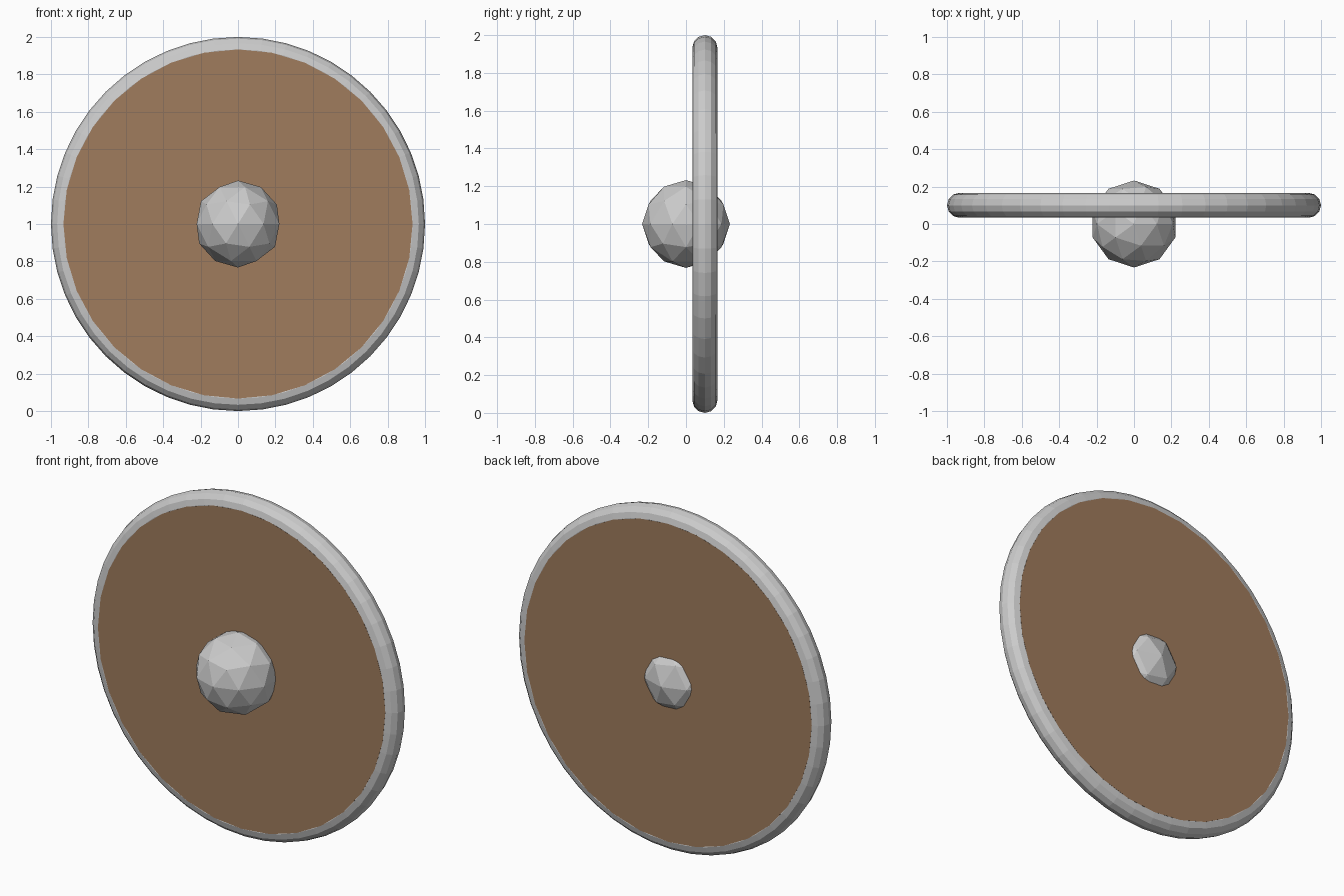
import bpy
from math import pi

if "Cube" in bpy.data.objects:
    bpy.data.objects.remove(bpy.data.objects["Cube"])

CENTRE = (0, 0.1, 1)      # middle of the shield face
FACE_R = 0.9335
RIM_R = 0.0665
UPRIGHT = (pi / 2, 0, 0)


def name_last(name):
    ob = bpy.context.object
    ob.name = name
    ob.data.name = name
    return ob


# wooden face disc, as thick as the rim
bpy.ops.mesh.primitive_cylinder_add(vertices=32, radius=FACE_R, depth=2 * RIM_R,
                                    location=CENTRE, rotation=UPRIGHT)
face = name_last("shield_face")
wood = bpy.data.materials.new("wood")
wood.diffuse_color = (0.35, 0.2, 0.11, 1)
wood.use_nodes = True
wood.node_tree.nodes["Principled BSDF"].inputs["Base Color"].default_value = wood.diffuse_color
face.data.materials.append(wood)

# rounded metal rim
bpy.ops.mesh.primitive_torus_add(major_radius=FACE_R, minor_radius=RIM_R,
                                 major_segments=48, minor_segments=12,
                                 location=CENTRE, rotation=UPRIGHT)
name_last("shield_rim")

# faceted boss, pushed forward through the face
bpy.ops.mesh.primitive_ico_sphere_add(subdivisions=2, radius=0.2325, location=(0, 0, 1))
name_last("shield_boss")
